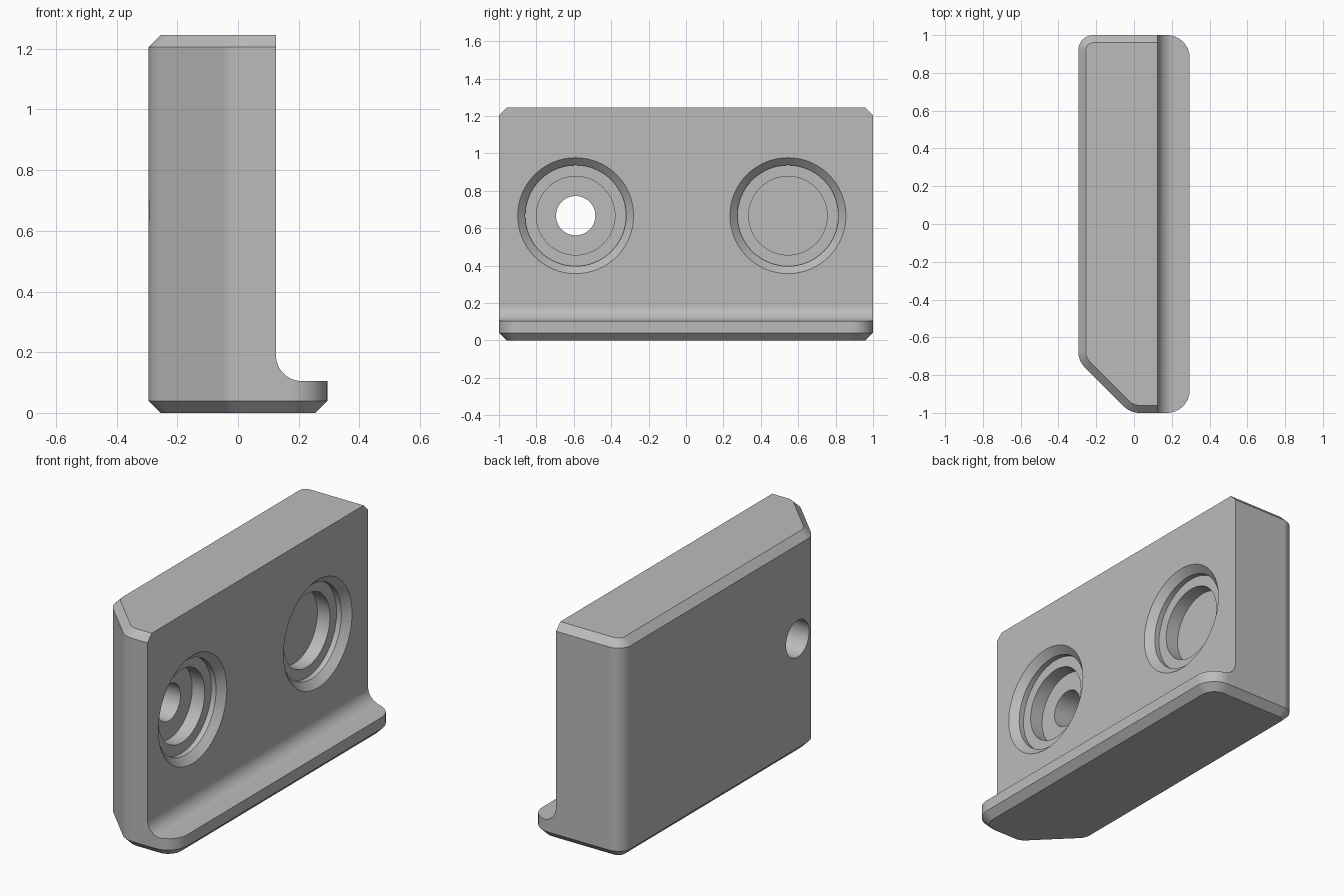
import bpy, bmesh, math
from mathutils import Vector

if "Cube" in bpy.data.objects:
    bpy.data.objects.remove(bpy.data.objects["Cube"], do_unlink=True)

HEIGHT, BEVEL, FACE_X = 1.245, 0.04, 0.125
# Plan corners, counter-clockwise: x, y, corner radius
CORNERS = [(-0.295, -0.725, 0.12), (-0.02, -1, 0.12), (0.295, -1, 0.12),
           (0.295, 1, 0.12), (-0.295, 1, 0.08)]

grey = bpy.data.materials.new("plain grey")
grey.use_nodes = True
grey.diffuse_color = (0.5, 0.5, 0.5, 1)
grey.node_tree.nodes["Principled BSDF"].inputs["Base Color"].default_value = (0.5, 0.5, 0.5, 1)


def plan_ring(inset, steps=10):
    """Rounded plan outline, moved inwards by inset."""
    pts = [Vector(c[:2]) for c in CORNERS]
    ring = []
    for i, (x, y, radius) in enumerate(CORNERS):
        d0 = (pts[i] - pts[i - 1]).normalized()
        d1 = (pts[(i + 1) % len(pts)] - pts[i]).normalized()
        turn = d0.angle(d1)
        tangent = math.tan(turn / 2)
        n0 = Vector((-d0.y, d0.x))
        # The arc centre stays fixed while its radius shrinks
        centre = pts[i] - d0 * radius * tangent + n0 * radius
        start = math.atan2(-n0.y, -n0.x)
        for k in range(steps + 1):
            a = start + turn * k / steps
            ring.append(centre + Vector((math.cos(a), math.sin(a))) * (radius - inset))
    return ring


def loft(name, rings):
    """Closed solid through a row of matching point rings."""
    bm = bmesh.new()
    rows = [[bm.verts.new(p) for p in ring] for ring in rings]
    n = len(rows[0])
    for a, b in zip(rows, rows[1:]):
        for i in range(n):
            bm.faces.new((a[i], a[(i + 1) % n], b[(i + 1) % n], b[i]))
    bm.faces.new(rows[0])
    bm.faces.new(rows[-1])
    bmesh.ops.recalc_face_normals(bm, faces=bm.faces)
    mesh = bpy.data.meshes.new(name)
    bm.to_mesh(mesh)
    bm.free()
    mesh.materials.append(grey)
    obj = bpy.data.objects.new(name, mesh)
    bpy.context.collection.objects.link(obj)
    return obj


def activate(obj):
    bpy.ops.object.select_all(action='DESELECT')
    obj.select_set(True)
    bpy.context.view_layer.objects.active = obj


def cut(target, cutter):
    cutter.hide_render = True
    activate(target)
    mod = target.modifiers.new("cut", 'BOOLEAN')
    mod.operation, mod.solver, mod.object = 'DIFFERENCE', 'EXACT', cutter
    bpy.ops.object.modifier_apply(modifier=mod.name)
    bpy.data.objects.remove(cutter, do_unlink=True)


# Body with bevelled top and bottom rims
levels = [(0, BEVEL), (BEVEL, 0), (HEIGHT - BEVEL, 0), (HEIGHT, BEVEL)]
body = loft("bracket_body", [[(p.x, p.y, z) for p in plan_ring(inset)]
                             for z, inset in levels])

# Step above the foot, with a rounded inner corner
r, foot_z = 0.085, 0.105
section = [(FACE_X, 2), (FACE_X, foot_z + r)]
for k in range(1, 13):
    a = math.pi + k / 12 * math.pi / 2
    section.append((FACE_X + r + r * math.cos(a), foot_z + r + r * math.sin(a)))
section += [(1, foot_z), (1, 2)]
cut(body, loft("step_cutter", [[(x, y, z) for x, z in section] for y in (-1.5, 1.5)]))

# Countersunk stepped bores: depth, radius; the front one goes right through
blind = [(-0.05, 0.36), (0.04, 0.27), (0.07, 0.27), (0.07, 0.21), (0.15, 0.21)]
through = blind + [(0.15, 0.105), (0.6, 0.105)]
for y, profile in ((-0.59, through), (0.545, blind)):
    angles = [math.tau * k / 64 for k in range(64)]
    cut(body, loft("bore_cutter", [[(FACE_X - d, y + rad * math.cos(a), 0.667 + rad * math.sin(a))
                                    for a in angles] for d, rad in profile]))

# Smooth the rounded faces, keep the bevels crisp
activate(body)
bpy.ops.object.shade_smooth_by_angle(angle=math.radians(25))
weighted = body.modifiers.new("weighted normals", 'WEIGHTED_NORMAL')
weighted.keep_sharp = True
